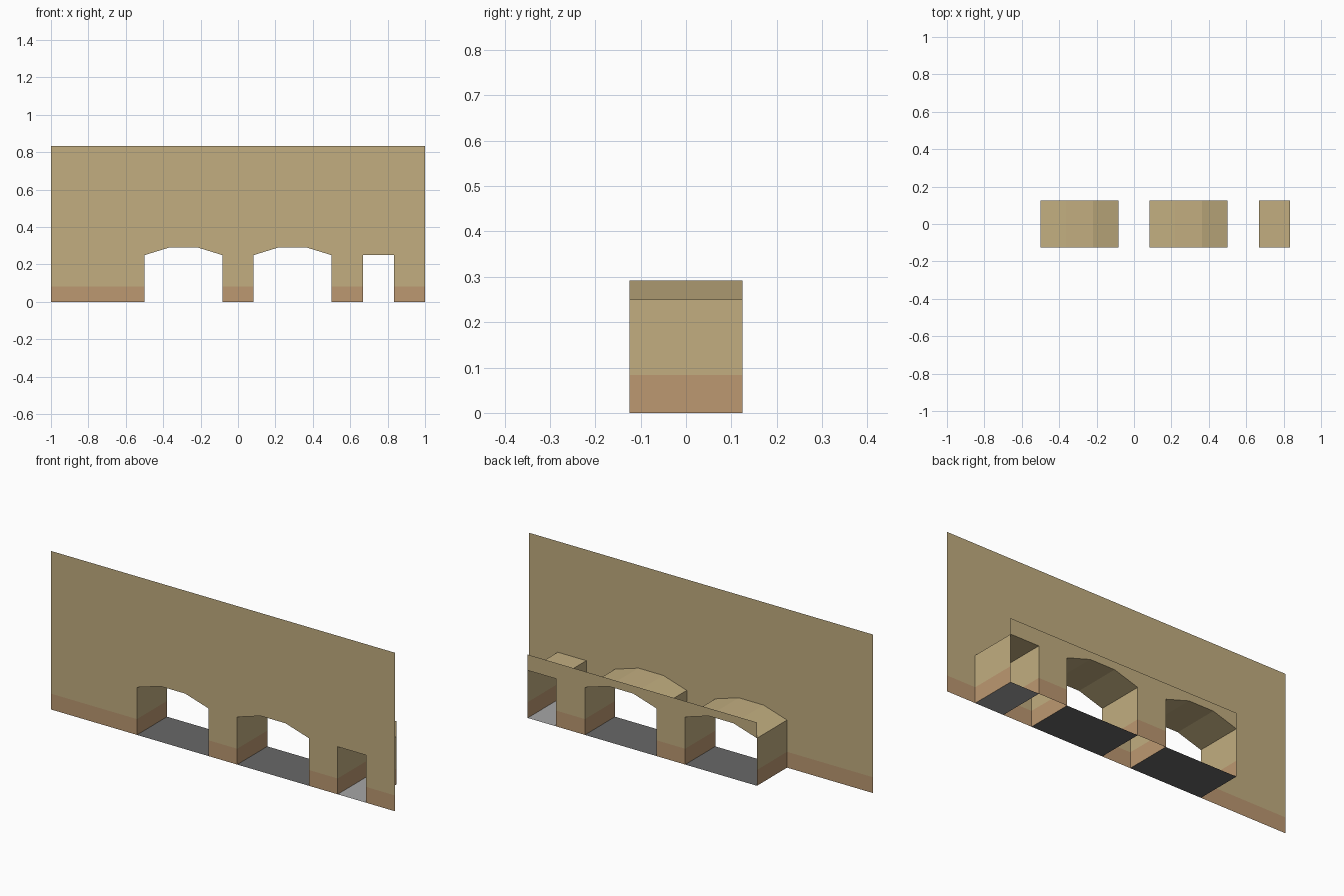
import bpy
import bmesh

cube = bpy.data.objects.get("Cube")
if cube:
    bpy.data.objects.remove(cube, do_unlink=True)


def material(name, rgb):
    # 8-bit display colour converted to linear
    lin = [((c / 255 + 0.055) / 1.055) ** 2.4 for c in rgb] + [1.0]
    mat = bpy.data.materials.new(name)
    mat.use_nodes = True
    mat.diffuse_color = lin
    mat.node_tree.nodes["Principled BSDF"].inputs["Base Color"].default_value = lin
    return mat


SAND = material("sand_plaster", (194, 174, 128))
BROWN = material("brown_skirting", (188, 152, 113))
DARK = material("dark_grey_floor", (104, 104, 104))
LIGHT = material("light_grey_floor", (166, 166, 166))

FRONT, BACK = -0.125, 0.125
WALL_TOP, PANEL_TOP = 0.833, 0.333
SKIRT, SPRING, CROWN = 0.083, 0.25, 0.292


def sheet_object(name, quads, mats):
    """Joins quads into one mesh; the second material goes below skirting height."""
    bm = bmesh.new()
    for quad in quads:
        face = bm.faces.new([bm.verts.new(p) for p in quad])
        low = face.calc_center_median().z < SKIRT
        face.material_index = 1 if low and len(mats) > 1 else 0
    bmesh.ops.remove_doubles(bm, verts=bm.verts, dist=0.0005)
    mesh = bpy.data.meshes.new(name)
    bm.to_mesh(mesh)
    bm.free()
    for mat in mats:
        mesh.materials.append(mat)
    obj = bpy.data.objects.new(name, mesh)
    bpy.context.collection.objects.link(obj)
    return obj


def arch(mid):
    half, crown_half = 0.2085, 0.072
    return [(mid - half, SPRING), (mid - crown_half, CROWN),
            (mid + crown_half, CROWN), (mid + half, SPRING)]


# Top outline of each opening, from right to left of the model
openings = {
    "right_arch": (arch(-0.2915), DARK),
    "left_arch": (arch(0.2915), DARK),
    "doorway": ([(0.667, SPRING), (0.833, SPRING)], LIGHT),
}


def pierced_wall(name, x0, x1, top, y, flip):
    quads = []

    def upright(a, b, za, zb, t):
        quad = [(a, y, za), (b, y, zb), (b, y, t), (a, y, t)]
        quads.append(quad[::-1] if flip else quad)

    x = x0
    for outline, _ in openings.values():
        # Pier beside the opening, then the wall over it
        if outline[0][0] - x > 0.01:
            upright(x, outline[0][0], 0, 0, SKIRT)
            upright(x, outline[0][0], SKIRT, SKIRT, top)
        for (a, za), (b, zb) in zip(outline, outline[1:]):
            upright(a, b, za, zb, top)
        x = outline[-1][0]
    if x1 - x > 0.01:
        upright(x, x1, 0, 0, SKIRT)
        upright(x, x1, SKIRT, SKIRT, top)
    sheet_object(name, quads, [SAND, BROWN])


pierced_wall("front_wall", -1, 1, WALL_TOP, FRONT, False)
pierced_wall("back_panel", -0.5, 0.833, PANEL_TOP, BACK, True)

# Passages joining the two walls, with their floors
for name, (outline, floor_mat) in openings.items():
    left, right = outline[0][0], outline[-1][0]
    path = [(left, 0), (left, SKIRT)] + outline + [(right, SKIRT), (right, 0)]
    lining = [[(a, FRONT, za), (b, FRONT, zb), (b, BACK, zb), (a, BACK, za)]
              for (a, za), (b, zb) in zip(path, path[1:])]
    sheet_object(name + "_lining", lining, [SAND, BROWN])
    floor = [(left, FRONT, 0), (right, FRONT, 0), (right, BACK, 0), (left, BACK, 0)]
    sheet_object(name + "_floor", [floor], [floor_mat])
